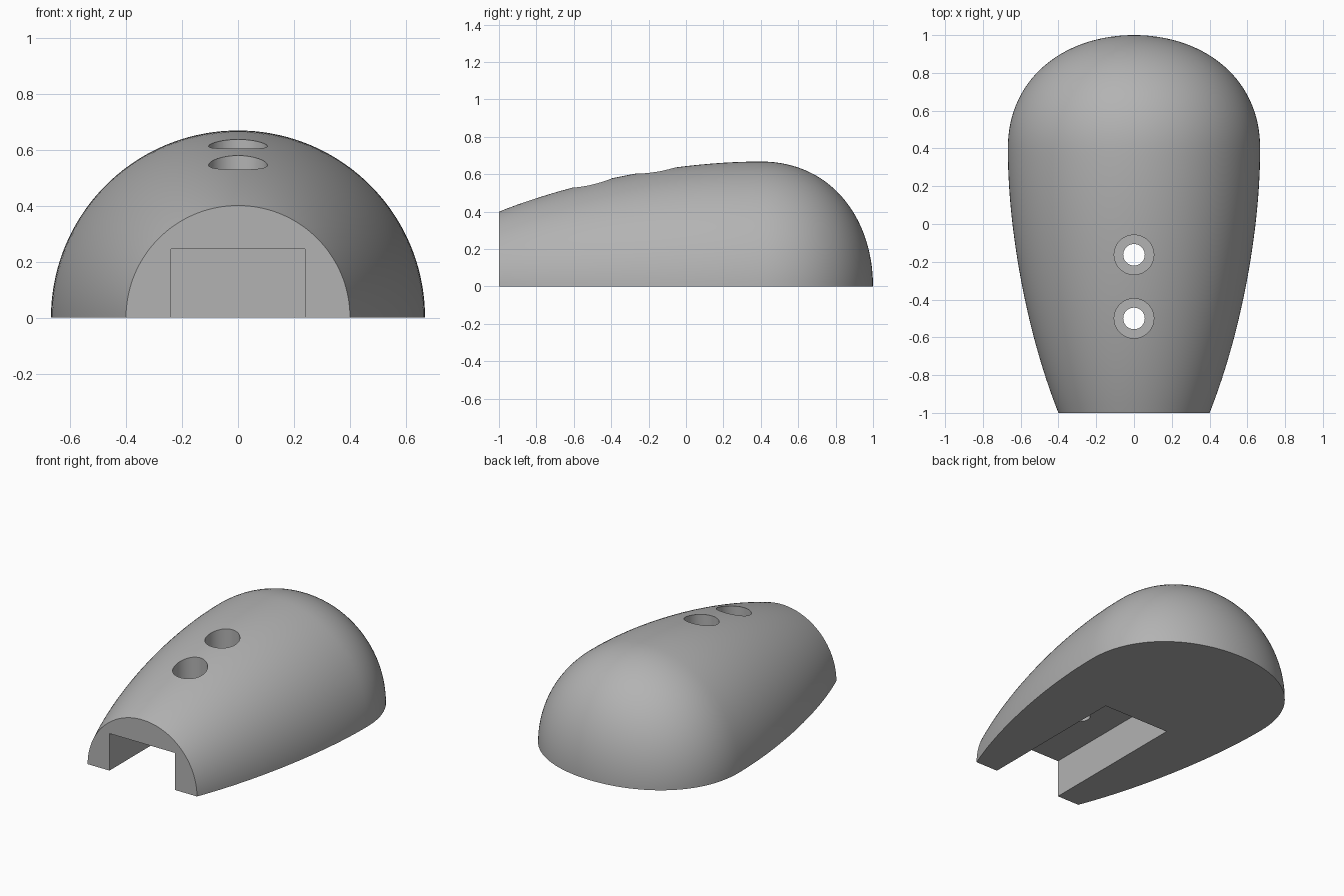
import bpy
import bmesh
import math
from mathutils import Vector, Matrix
from mathutils.geometry import interpolate_bezier

if "Cube" in bpy.data.objects:
    bpy.data.objects.remove(bpy.data.objects["Cube"])

# Single grey material
grey = bpy.data.materials.new("plain grey")
grey.use_nodes = True
colour = (0.45, 0.45, 0.45, 1)
grey.diffuse_color = colour
grey.node_tree.nodes["Principled BSDF"].inputs["Base Color"].default_value = colour


def make_object(name, bm):
    bmesh.ops.recalc_face_normals(bm, faces=bm.faces[:])
    mesh = bpy.data.meshes.new(name)
    bm.to_mesh(mesh)
    bm.free()
    mesh.materials.append(grey)
    obj = bpy.data.objects.new(name, mesh)
    bpy.context.collection.objects.link(obj)
    return obj


def curve(points, steps):
    return interpolate_bezier(*[Vector((r, y, 0)) for r, y in points], steps)


# Rounded shell: half turn of a side profile about the long axis
flank = curve([(0.4, -1), (0.56, -0.6), (0.668, -0.05), (0.668, 0.4)], 28)
nose = curve([(0.668, 0.4), (0.668, 0.78), (0.36, 1), (0, 1)], 32)
profile = [Vector((0, -1, 0))] + flank + nose[1:]

bm = bmesh.new()
verts = [bm.verts.new(p) for p in profile]
edges = [bm.edges.new(pair) for pair in zip(verts, verts[1:])]
bmesh.ops.spin(bm, geom=verts + edges, cent=(0, 0, 0), axis=(0, -1, 0),
               angle=math.pi, steps=72)
bmesh.ops.remove_doubles(bm, verts=bm.verts[:], dist=0.0001)
bmesh.ops.holes_fill(bm, edges=[e for e in bm.edges if e.is_boundary], sides=0)
shell = make_object("shell", bm)


# Cutters: open slot underneath, stepped screw holes on top
def box_cutter(name, low, high):
    low, high = Vector(low), Vector(high)
    bm = bmesh.new()
    bmesh.ops.create_cube(bm, size=1, matrix=Matrix.Translation((low + high) / 2)
                          @ Matrix.Diagonal((*(high - low), 1)))
    return make_object(name, bm)


def hole_cutter(name, y, radius, bottom, top):
    bm = bmesh.new()
    bmesh.ops.create_cone(bm, cap_ends=True, segments=48, radius1=radius, radius2=radius,
                          depth=top - bottom,
                          matrix=Matrix.Translation((0, y, (top + bottom) / 2)))
    return make_object(name, bm)


cutters = [box_cutter("slot_cutter", (-0.24, -1.2, -0.2), (0.24, 0.02, 0.245))]
for label, y in (("front", -0.5), ("rear", -0.163)):
    cutters.append(hole_cutter(label + "_head_cutter", y, 0.105, 0.36, 0.9))
    cutters.append(hole_cutter(label + "_shank_cutter", y, 0.057, 0.1, 0.8))

bpy.ops.object.select_all(action="DESELECT")
bpy.context.view_layer.objects.active = shell
shell.select_set(True)
for cutter in cutters:
    cutter.hide_render = True
    mod = shell.modifiers.new(cutter.name, "BOOLEAN")
    mod.operation = "DIFFERENCE"
    mod.solver = "EXACT"
    mod.object = cutter
    bpy.ops.object.modifier_apply(modifier=mod.name)
    bpy.data.objects.remove(cutter)

bpy.ops.object.shade_smooth_by_angle(angle=math.radians(30))
